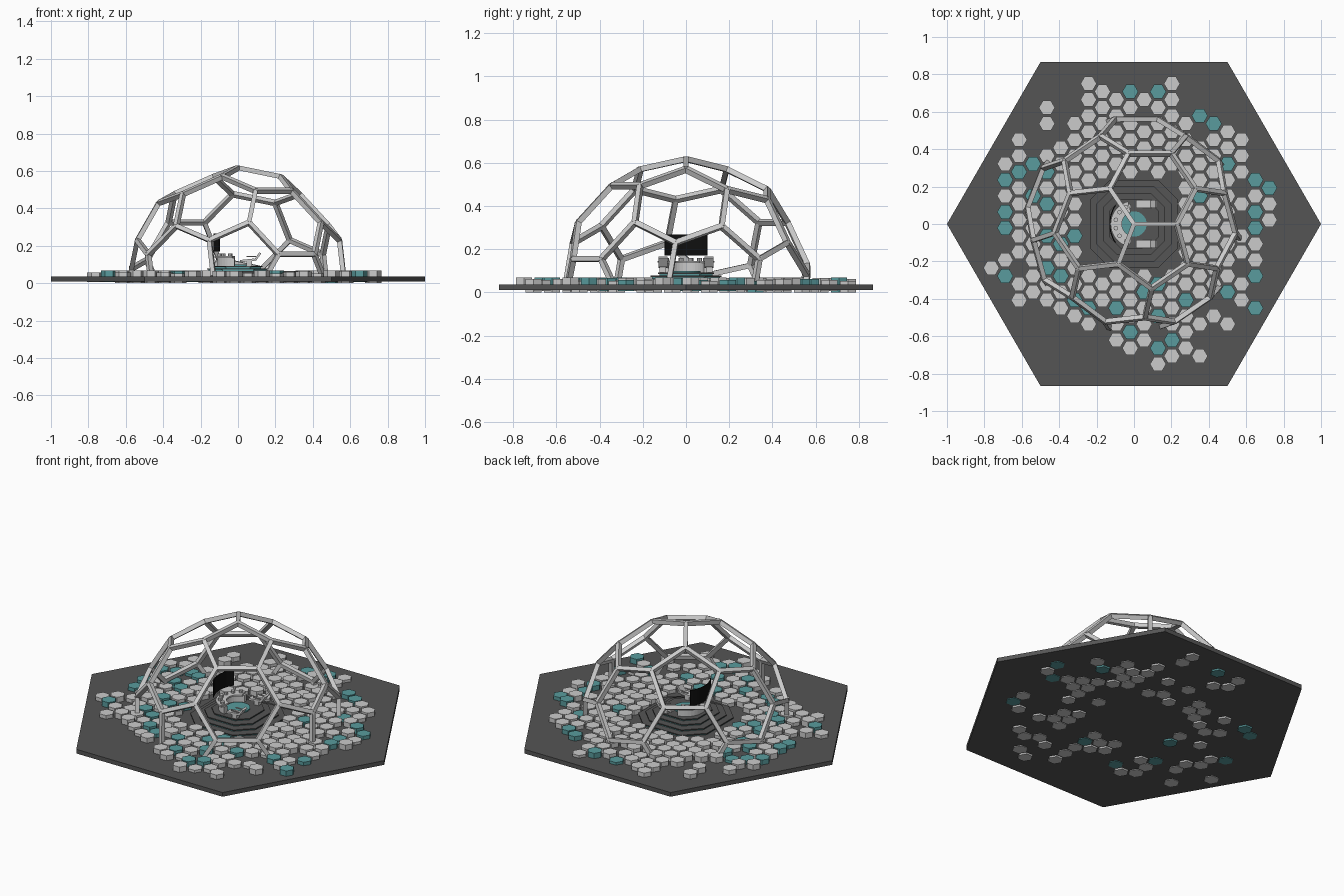
import bpy, bmesh, math, random
from mathutils import Vector, Matrix

if "Cube" in bpy.data.objects:
    bpy.data.objects.remove(bpy.data.objects["Cube"])

random.seed(7)


def material(name, col):
    m = bpy.data.materials.new(name)
    m.diffuse_color = (*col, 1)
    m.use_nodes = True
    m.node_tree.nodes["Principled BSDF"].inputs["Base Color"].default_value = m.diffuse_color
    return m


DARK = material("dark_grey", (0.09, 0.09, 0.09))
TEAL = material("teal", (0.10, 0.33, 0.34))
BLACK = material("black", (0.005, 0.005, 0.005))


def finish(name, bm, mat=None):
    bmesh.ops.recalc_face_normals(bm, faces=bm.faces[:])
    me = bpy.data.meshes.new(name)
    bm.to_mesh(me)
    bm.free()
    ob = bpy.data.objects.new(name, me)
    bpy.context.collection.objects.link(ob)
    if mat:
        me.materials.append(mat)
    return ob


def prism(bm, pts, z0, z1):
    lo = [bm.verts.new((x, y, z0)) for x, y in pts]
    hi = [bm.verts.new((x, y, z1)) for x, y in pts]
    n = len(pts)
    bm.faces.new(lo[::-1])
    bm.faces.new(hi)
    for i in range(n):
        bm.faces.new((lo[i], lo[(i + 1) % n], hi[(i + 1) % n], hi[i]))


def solid(name, pts, z0, z1, mat=None):
    bm = bmesh.new()
    prism(bm, pts, z0, z1)
    return finish(name, bm, mat)


def ngon(n, r, cx=0, cy=0):
    return [(cx + r * math.cos(2 * math.pi * i / n), cy + r * math.sin(2 * math.pi * i / n)) for i in range(n)]


def octagon(h, c):
    k = h - c
    return [(h, -k), (h, k), (k, h), (-k, h), (-h, k), (-h, -k), (-k, -h), (k, -h)]


def arc_band(r0, r1, a0, a1, cx=0, n=16):
    ang = [math.radians(a0 + (a1 - a0) * i / n) for i in range(n + 1)]
    return ([(cx + r1 * math.cos(a), r1 * math.sin(a)) for a in ang]
            + [(cx + r0 * math.cos(a), r0 * math.sin(a)) for a in reversed(ang)])


def box(bm, size, loc, tilt=0):
    m = Matrix.Translation(loc) @ Matrix.Rotation(tilt, 4, 'Y') @ Matrix.Diagonal((*size, 1))
    bmesh.ops.create_cube(bm, size=1, matrix=m)


# hexagonal ground plate
solid("base_plate", ngon(6, 1.0), 0.01, 0.036, DARK)

# hexagonal floor tiles: lowest and highest y for each column, left to right
spans = [(-.24, -.23), (-.29, .33), (-.41, .46), (-.37, .33), (-.41, .63), (-.45, .41), (-.49, .54),
         (-.54, .76), (-.41, .71), (-.67, .67), (-.66, .71), (-.63, .67), (-.75, .71), (-.71, .76),
         (-.67, .54), (-.71, .58), (-.54, .54), (-.54, .49), (-.41, .46), (-.45, .24), (.01, .2)]
grey, teal = bmesh.new(), bmesh.new()
for k, (lo, hi) in enumerate(spans, -10):
    x = -0.02 + 0.0743 * k
    for j in range(-10, 11):
        y = (-0.021 if k % 2 else 0.022) + 0.0857 * j
        r = math.hypot(x, y)
        if not lo - .01 < y < hi + .01 or max(abs(x), abs(y)) < 0.26 and r < 0.32:
            continue
        if r > 0.56 and random.random() < 0.2 and lo + .04 < y < hi - .04:
            continue
        z = random.choice((0, .006, .011, .014, .017))
        prism(teal if random.random() < 0.15 else grey, ngon(6, 0.043, x, y), z, z + 0.052)
finish("floor_tiles", grey)
finish("teal_floor_tiles", teal, TEAL)

# stepped central platform with teal risers
for i, (h, z) in enumerate(((.235, .036), (.2, .05), (.165, .064), (.13, .078))):
    solid(f"platform_riser_{i}", octagon(h - .008, h * .45), z, z + .008, TEAL)
    solid(f"platform_step_{i}", octagon(h, h * .45), z + .008, z + .014, DARK)
solid("platform_disc", ngon(32, 0.068), 0.09, 0.1, TEAL)

# curved console desk and the curved screen above it
solid("console_base", arc_band(.085, .11, 100, 260), .09, .135)
solid("console_top", arc_band(.065, .125, 105, 255), .135, .145)
bm = bmesh.new()
for a in range(115, 250, 26):
    c = math.radians(a)
    prism(bm, ngon(8, .012, .1 * math.cos(c), .1 * math.sin(c)), .145, .16)
finish("console_controls", bm)
solid("screen", arc_band(.176, .182, 146.5, 213.5, .05), .17, .267, BLACK)

# two seats mirrored either side
for s, side in ((1, "left"), (-1, "right")):
    bm = bmesh.new()
    y = s * 0.107
    box(bm, (.03, .03, .03), (.06, y, .105))
    box(bm, (.08, .042, .012), (.05, y, .122), math.radians(-6))
    box(bm, (.012, .042, .05), (.105, y, .142), math.radians(35))
    for d in (-.022, .022):
        box(bm, (.05, .006, .006), (.07, y + d, .142))
    finish(f"{side}_seat", bm)

# dome: truncated icosahedron lattice turned so one node is at the top
bm = bmesh.new()
bmesh.ops.create_icosphere(bm, subdivisions=1, radius=1)
nodes = []
for e in bm.edges:
    a, b = (v.co.copy() for v in e.verts)
    nodes += [(a * 2 + b) / 3, (a + b * 2) / 3]
pent = bm.edges[:][0].verts[0].co.copy()
bm.free()
length = (nodes[0] - nodes[1]).length
edges = [(i, j) for i in range(60) for j in range(i) if (nodes[i] - nodes[j]).length < length * 1.1]
up = nodes[0].normalized()
for p in nodes[2:]:
    if (p - nodes[0]).length < length * 1.1:
        ax = (p - up * p.dot(up)).normalized()
        if pent.dot(up.cross(ax)) < 0:
            break
turn = Matrix((ax, up.cross(ax), up))
R, CZ, CUT = 0.577, 0.04, 0.04
nodes = [turn @ n.normalized() * R for n in nodes]
bm = bmesh.new()
for i, j in edges:
    p, q = nodes[i], nodes[j]
    if max(p.z, q.z) + CZ <= CUT:
        continue
    side = p.cross(q).normalized() * 0.012
    vs = []
    for e in (p, q):
        d = e.normalized() * 0.013
        vs += [bm.verts.new(e + d * a + side * b + Vector((0, 0, CZ)))
               for a, b in ((-1, -1), (1, -1), (1, 1), (-1, 1))]
    bm.faces.new(vs[:4])
    bm.faces.new(vs[4:])
    for k in range(4):
        m = (k + 1) % 4
        bm.faces.new((vs[k], vs[m], vs[4 + m], vs[4 + k]))
# trim the legs at floor level and cap them
cut = bmesh.ops.bisect_plane(bm, geom=bm.verts[:] + bm.edges[:] + bm.faces[:],
                             plane_co=(0, 0, CUT), plane_no=(0, 0, 1), clear_inner=True)
bmesh.ops.holes_fill(bm, edges=[e for e in bm.edges if e.is_boundary], sides=8)
finish("dome_frame", bm)
